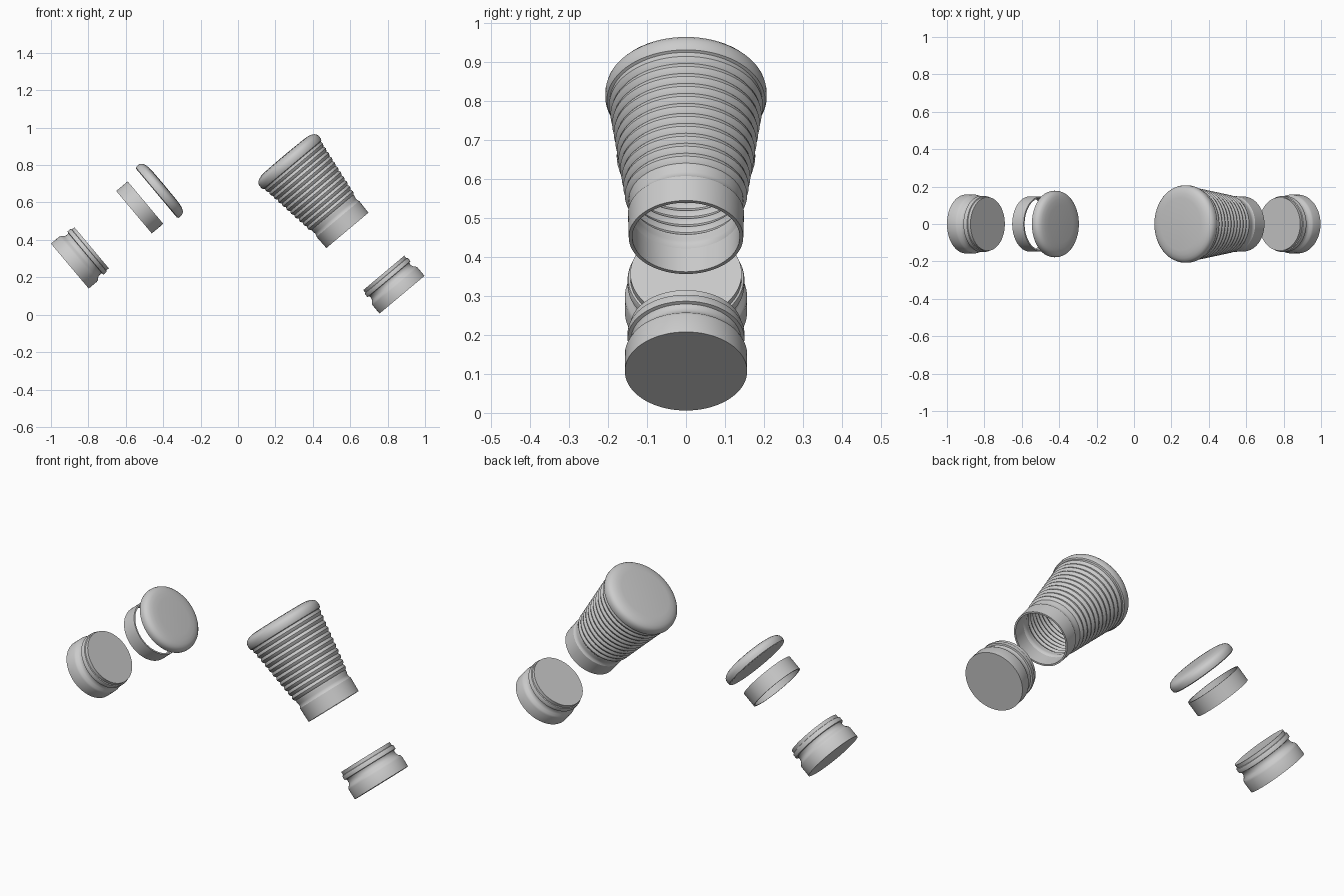
import bpy, bmesh, math
from mathutils import Vector, Matrix

cube = bpy.data.objects.get("Cube")
if cube:
    bpy.data.objects.remove(cube, do_unlink=True)

grey = bpy.data.materials.new("light_grey")
grey.use_nodes = True
grey.diffuse_color = (0.6, 0.6, 0.6, 1)
grey.node_tree.nodes["Principled BSDF"].inputs["Base Color"].default_value = grey.diffuse_color

TILT = math.radians(40)


def lathe(name, profile, centre, tilt, closed=False, steps=72):
    """Spin an (r, height) profile about z, tilt it about y, then place it."""
    bm = bmesh.new()
    verts = [bm.verts.new((r, 0, h)) for r, h in profile]
    edges = [bm.edges.new(pair) for pair in zip(verts, verts[1:])]
    if closed:
        edges.append(bm.edges.new((verts[-1], verts[0])))
    bmesh.ops.spin(bm, geom=verts + edges, cent=(0, 0, 0), axis=(0, 0, 1),
                   angle=2 * math.pi, steps=steps, use_duplicate=False)
    bmesh.ops.remove_doubles(bm, verts=bm.verts, dist=0.0001)
    bmesh.ops.recalc_face_normals(bm, faces=bm.faces)
    mesh = bpy.data.meshes.new(name)
    bm.to_mesh(mesh)
    bm.free()
    mesh.materials.append(grey)
    obj = bpy.data.objects.new(name, mesh)
    bpy.context.collection.objects.link(obj)
    obj.matrix_world = (Matrix.Translation(Vector((centre[0], 0, centre[1])))
                        @ Matrix.Rotation(tilt, 4, 'Y'))
    bpy.ops.object.select_all(action='DESELECT')
    obj.select_set(True)
    bpy.context.view_layer.objects.active = obj
    bpy.ops.object.shade_smooth_by_angle(angle=math.radians(32))
    return obj


# Ribbed cup: plain neck, shallow groove, scalloped ribs widening upward
WALL = 0.009
RIBS, RIB_START, RIB_END = 11, 0.125, 0.455
outer = [(0.147, 0), (0.149, 0.08), (0.144, 0.088), (0.143, 0.1), (0.147, 0.115)]
for i in range(RIBS):
    for t in (0, 0.2, 0.5, 0.8):
        f = (i + t) / RIBS
        bump = 0.008 * math.sin(math.pi * t)
        outer.append((0.147 + 0.045 * f + bump,
                      RIB_START + (RIB_END - RIB_START) * f))

inner = [(r - WALL, h) for r, h in outer]
rim = [(0.196, 0.455), (0.203, 0.458), (0.207, 0.468), (0.207, 0.485), (0.204, 0.497),
       (0.197, 0.506), (0.184, 0.514), (0.165, 0.520), (0.14, 0.523), (0, 0.525)]
cup_profile = [(0, 0.47), (0.18, 0.47)] + inner[::-1] + outer + rim
lathe("ribbed_cup", cup_profile, (0.585, 0.451), -TILT)

# Two solid plugs: straight body, concave waist, bead and flat top
plug = [(0, 0), (0.157, 0), (0.157, 0.058), (0.153, 0.068), (0.144, 0.077),
        (0.139, 0.087), (0.138, 0.1), (0.141, 0.107), (0.15, 0.109),
        (0.15, 0.128), (0.148, 0.132), (0.143, 0.134), (0.143, 0.152), (0, 0.152)]
lathe("left_plug", plug, (0.877, 0.107), -TILT)
lathe("right_plug", plug, (-0.899, 0.26), math.pi / 2 - TILT)

# Open ring
ring = [(0.148, 0), (0.148, 0.08), (0.14, 0.08), (0.14, 0)]
lathe("open_ring", ring, (-0.556, 0.548), math.pi / 2 - TILT, closed=True)

# Rounded lid
lid = [(0, 0), (0.17, 0), (0.176, 0.004), (0.178, 0.015), (0.177, 0.028),
       (0.173, 0.038), (0.164, 0.047), (0.15, 0.053), (0.13, 0.057), (0.1, 0.059), (0, 0.06)]
lathe("rounded_lid", lid, (-0.436, 0.65), math.pi / 2 - TILT)
